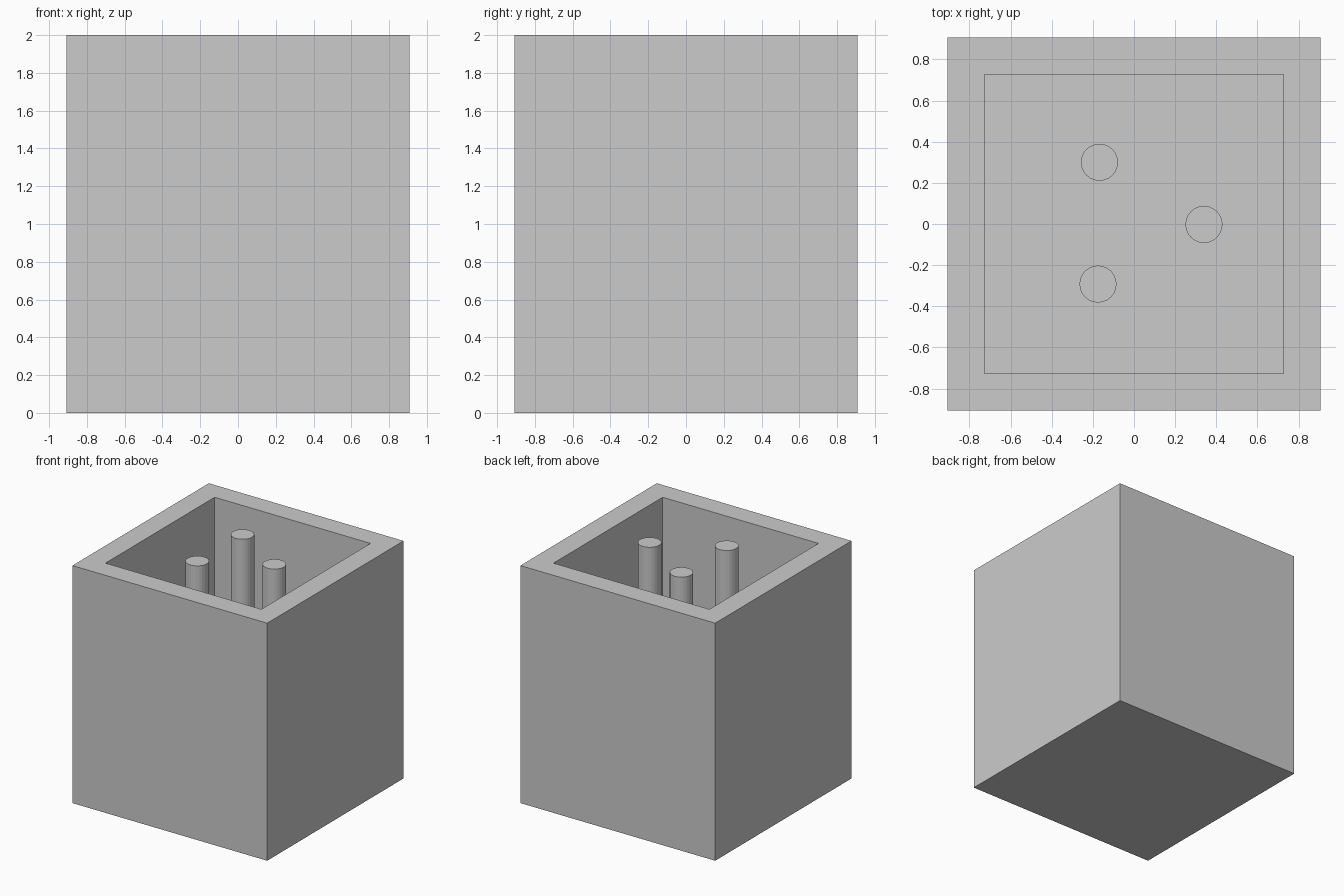
import bpy, bmesh
from mathutils import Vector

if "Cube" in bpy.data.objects:
    bpy.data.objects.remove(bpy.data.objects["Cube"])

OUTER, INNER, HEIGHT, FLOOR = 0.907, 0.726, 2.0, 0.18
POST_RADIUS = 0.09
POSTS = [(-0.168, 0.30), (-0.175, -0.292), (0.34, -0.002)]


def add_object(name, bm):
    bmesh.ops.recalc_face_normals(bm, faces=bm.faces)
    mesh = bpy.data.meshes.new(name)
    bm.to_mesh(mesh)
    bm.free()
    obj = bpy.data.objects.new(name, mesh)
    bpy.context.collection.objects.link(obj)
    return obj


# Open-topped box: inset the top face for the rim, then extrude it down to the floor
bm = bmesh.new()
bmesh.ops.create_cube(bm, size=1)
bmesh.ops.scale(bm, vec=(2 * OUTER, 2 * OUTER, HEIGHT), verts=bm.verts)
bmesh.ops.translate(bm, vec=(0, 0, HEIGHT / 2), verts=bm.verts)
bm.normal_update()
top = max(bm.faces, key=lambda f: f.calc_center_median().z)
bmesh.ops.inset_region(bm, faces=[top], thickness=OUTER - INNER, use_even_offset=True)
cavity = bmesh.ops.extrude_discrete_faces(bm, faces=[top])["faces"][0]
bmesh.ops.translate(bm, vec=Vector((0, 0, FLOOR - HEIGHT)), verts=cavity.verts)
add_object("box_shell", bm)

# Three round posts rising from the floor to the rim height
for i, (x, y) in enumerate(POSTS, 1):
    bm = bmesh.new()
    length = HEIGHT - FLOOR
    bmesh.ops.create_cone(bm, cap_ends=True, segments=24, radius1=POST_RADIUS,
                          radius2=POST_RADIUS, depth=length)
    post = add_object(f"post_{i}", bm)
    post.location = (x, y, FLOOR + length / 2)
